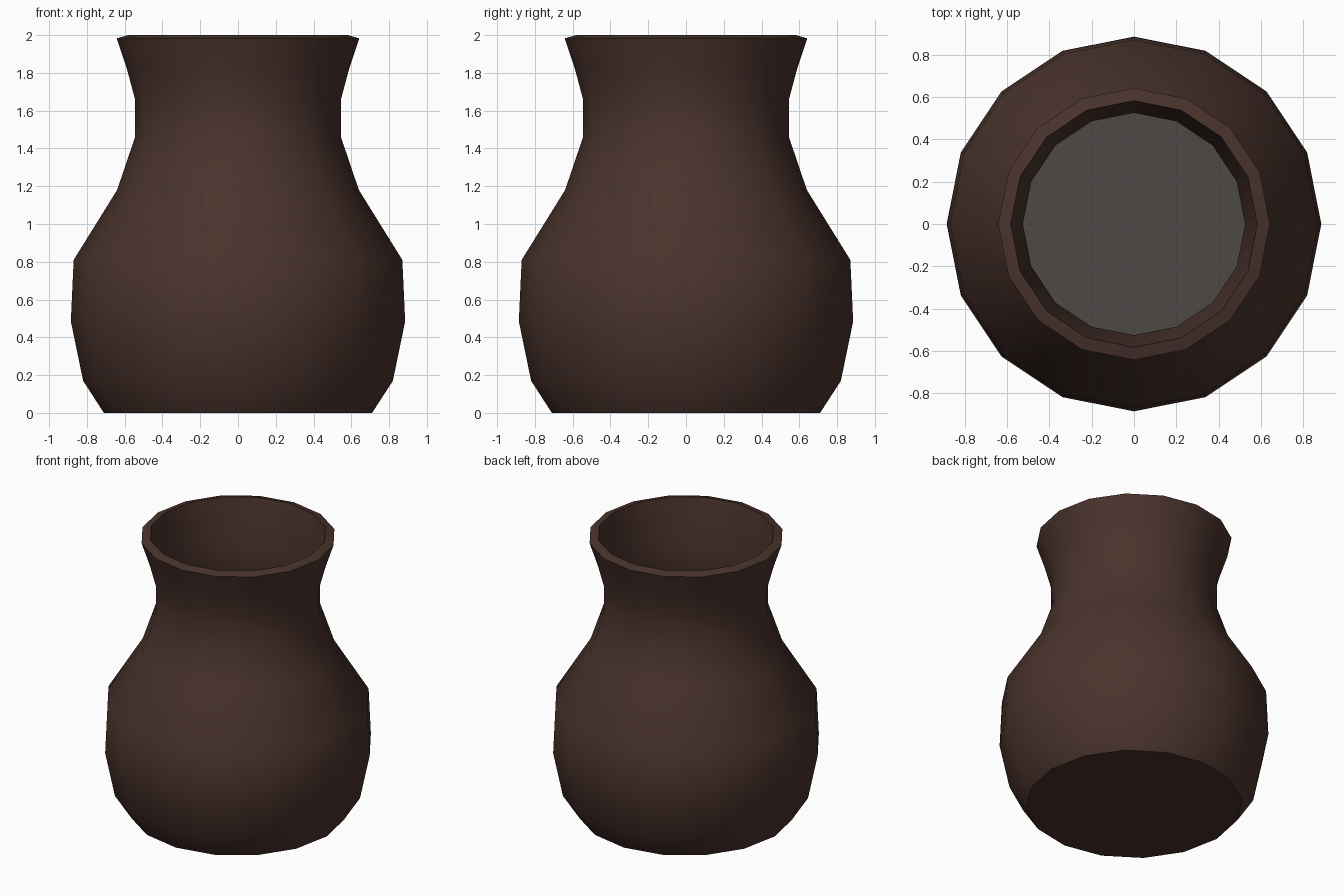
import bpy, bmesh, math

if "Cube" in bpy.data.objects:
    bpy.data.objects.remove(bpy.data.objects["Cube"])

SIDES = 16


def material(name, rgb):
    m = bpy.data.materials.new(name)
    m.diffuse_color = (*rgb, 1)
    m.use_nodes = True
    m.node_tree.nodes["Principled BSDF"].inputs["Base Color"].default_value = m.diffuse_color
    return m


clay = material("brown clay", (0.068, 0.033, 0.025))
filling = material("grey filling", (0.073, 0.065, 0.062))


def lathe(name, profile, mat, cap_start=False):
    """Spin (radius, height) points round z; the profile runs up the outside."""
    bm = bmesh.new()
    rings = []
    for r, z in profile:
        rings.append([bm.verts.new((r * math.cos(2 * math.pi * i / SIDES),
                                    r * math.sin(2 * math.pi * i / SIDES), z))
                      for i in range(SIDES)])
    for a, b in zip(rings, rings[1:]):
        for i in range(SIDES):
            j = (i + 1) % SIDES
            bm.faces.new((a[i], a[j], b[j], b[i]))
    if cap_start:
        bm.faces.new(rings[0][::-1])
    if len(rings) == 1:
        bm.faces.new(rings[0])
    me = bpy.data.meshes.new(name)
    bm.to_mesh(me)
    bm.free()
    ob = bpy.data.objects.new(name, me)
    bpy.context.collection.objects.link(ob)
    me.materials.append(mat)
    return ob


# Pot: belly, neck, flared lip, then the inner wall down to the floor
pot = lathe("pot", [(0.71, 0), (0.82, 0.17), (0.885, 0.485), (0.87, 0.81),
                    (0.64, 1.18), (0.545, 1.46), (0.545, 1.66), (0.588, 1.82),
                    (0.642, 1.983), (0.582, 2.0), (0.525, 1.68), (0.525, 1.46),
                    (0.615, 1.18), (0.84, 0.81), (0.855, 0.485), (0.79, 0.17),
                    (0.70, 0.04)], clay, True)
bpy.context.view_layer.objects.active = pot
pot.select_set(True)
bpy.ops.object.shade_smooth_by_angle(angle=math.radians(40))

# Grey floor inside the pot
lathe("inner_floor", [(0.70, 0.04)], filling)
